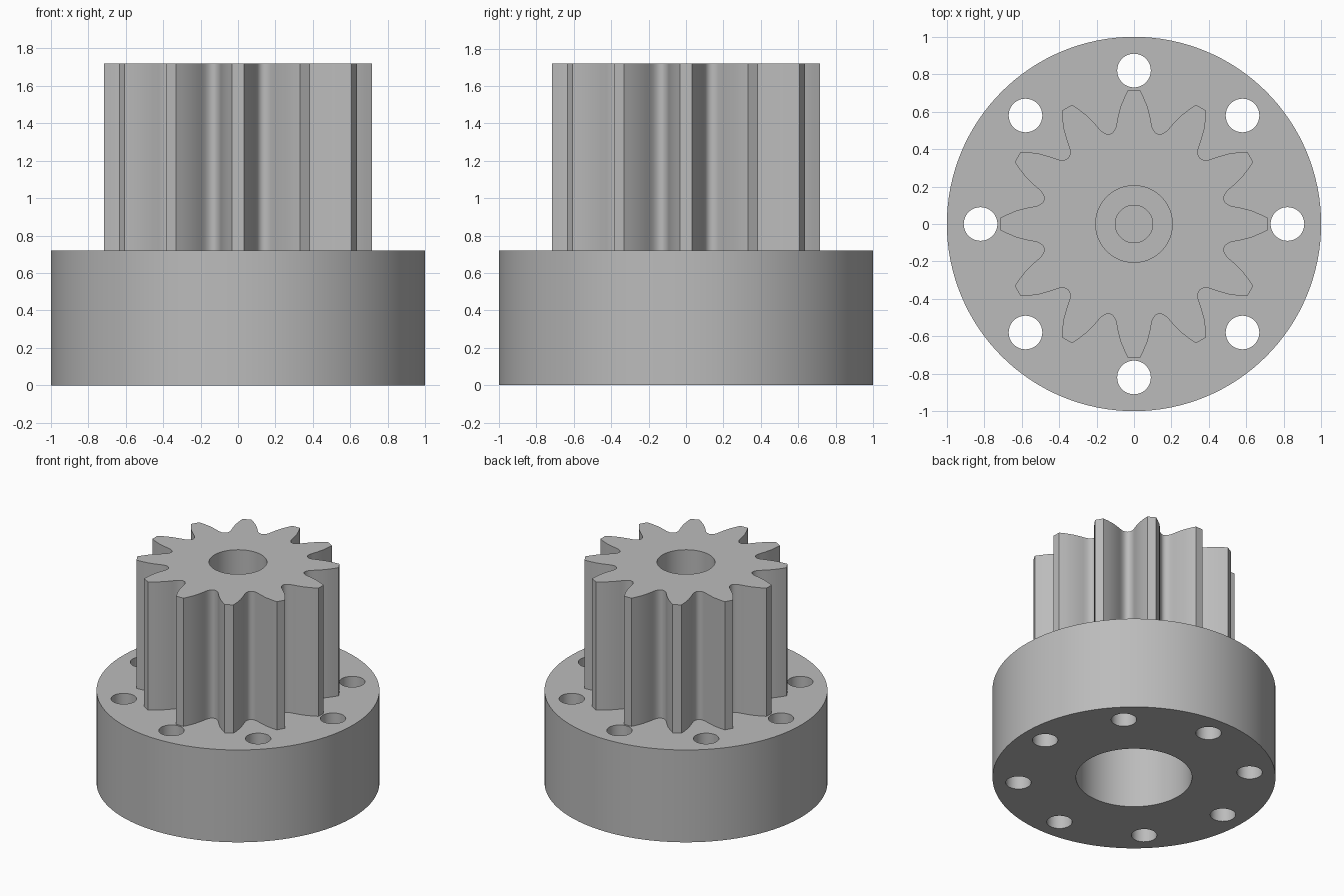
import bpy
import bmesh
from math import radians, cos, sin, tau

if "Cube" in bpy.data.objects:
    bpy.data.objects.remove(bpy.data.objects["Cube"], do_unlink=True)

TEETH = 12
BOLTS = 8
BASE_TOP = 0.72
GEAR_TOP = 1.72

# Single plain grey finish
grey = bpy.data.materials.new("plain grey")
grey.use_nodes = True
grey.diffuse_color = (0.5, 0.5, 0.5, 1)
grey.node_tree.nodes["Principled BSDF"].inputs["Base Color"].default_value = (0.5, 0.5, 0.5, 1)


def circle(radius, sides, cx=0, cy=0):
    return [(cx + radius * cos(tau * i / sides), cy + radius * sin(tau * i / sides))
            for i in range(sides)]


def prism(name, outline, z0, z1):
    """Extrude a closed outline from z0 to z1."""
    bm = bmesh.new()
    face = bm.faces.new([bm.verts.new((x, y, z0)) for x, y in outline])
    moved = bmesh.ops.extrude_face_region(bm, geom=[face])["geom"]
    top = [v for v in moved if isinstance(v, bmesh.types.BMVert)]
    bmesh.ops.translate(bm, verts=top, vec=(0, 0, z1 - z0))
    bmesh.ops.recalc_face_normals(bm, faces=bm.faces)
    mesh = bpy.data.meshes.new(name)
    bm.to_mesh(mesh)
    bm.free()
    mesh.materials.append(grey)
    obj = bpy.data.objects.new(name, mesh)
    bpy.context.collection.objects.link(obj)
    return obj


def activate(obj):
    bpy.ops.object.select_all(action="DESELECT")
    obj.select_set(True)
    bpy.context.view_layer.objects.active = obj


def cut(obj, outline, z0, z1):
    """Remove a prism from an object."""
    cutter = prism("cutter", outline, z0, z1)
    cutter.hide_render = True
    mod = obj.modifiers.new("cut", "BOOLEAN")
    mod.operation = "DIFFERENCE"
    mod.solver = "EXACT"
    mod.object = cutter
    activate(obj)
    bpy.ops.object.modifier_apply(modifier=mod.name)
    bpy.data.objects.remove(cutter, do_unlink=True)


# Half a tooth, tip to root: radius and angle in degrees from the tooth centre
half_tooth = [(0.718, 2.5), (0.68, 4.3), (0.63, 6.6), (0.58, 8.5), (0.55, 9.6),
              (0.527, 10.6), (0.51, 12), (0.501, 13.4), (0.498, 15)]
tooth = [(r, -a) for r, a in reversed(half_tooth[:-1])] + half_tooth
gear_outline = [(r * cos(radians(a + 360 * t / TEETH)), r * sin(radians(a + 360 * t / TEETH)))
                for t in range(TEETH) for r, a in tooth]

# Base flange with a wide bore underneath and a ring of through holes
base = prism("base_flange", circle(1, 128), 0, BASE_TOP)
cut(base, circle(0.41, 96), -0.1, 0.52)
for i in range(BOLTS):
    a = tau * i / BOLTS
    cut(base, circle(0.09, 40, 0.82 * cos(a), 0.82 * sin(a)), -0.1, BASE_TOP + 0.1)

# Pinion with a stepped blind bore
gear = prism("pinion_gear", gear_outline, BASE_TOP, GEAR_TOP)
cut(gear, circle(0.205, 64), 1.2, GEAR_TOP + 0.1)
cut(gear, circle(0.1, 40), 0.9, 1.3)

# Smooth curved walls, crisp edges
for obj in (base, gear):
    activate(obj)
    bpy.ops.object.shade_smooth_by_angle(angle=radians(30))
